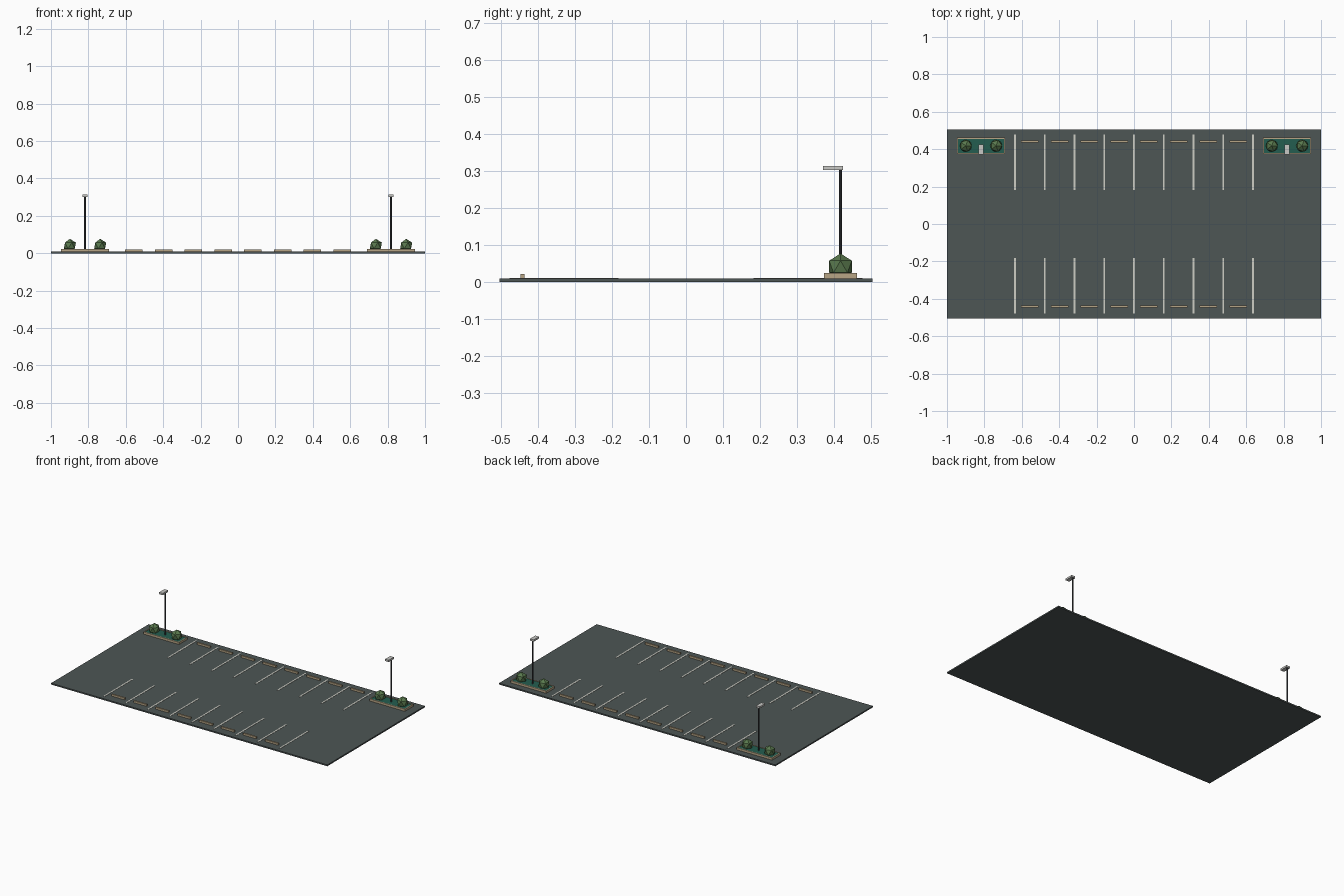
import bpy
import bmesh
from mathutils import Matrix

cube = bpy.data.objects.get("Cube")
if cube:
    bpy.data.objects.remove(cube, do_unlink=True)


def material(name, rgb):
    mat = bpy.data.materials.new(name)
    mat.use_nodes = True
    mat.diffuse_color = (*rgb, 1)
    bsdf = mat.node_tree.nodes["Principled BSDF"]
    bsdf.inputs["Base Color"].default_value = (*rgb, 1)
    bsdf.inputs["Roughness"].default_value = 0.9
    return mat


ASPHALT = material("asphalt grey", (0.075, 0.092, 0.09))
PAINT = material("line white", (0.62, 0.62, 0.56))
CONCRETE = material("tan concrete", (0.48, 0.38, 0.24))
GROUND_COVER = material("teal ground cover", (0.017, 0.11, 0.08))
LEAF = material("leaf green", (0.1, 0.19, 0.075))
METAL = material("dark metal", (0.05, 0.055, 0.06))
LAMP = material("lamp grey", (0.58, 0.58, 0.56))


def finish(bm, name, *mats):
    mesh = bpy.data.meshes.new(name)
    bm.to_mesh(mesh)
    bm.free()
    for mat in mats:
        mesh.materials.append(mat)
    obj = bpy.data.objects.new(name, mesh)
    bpy.context.collection.objects.link(obj)
    return obj


def box_mesh(x, y, z, width, depth, height):
    """Box centred on x and y, with its underside at z."""
    bm = bmesh.new()
    place = Matrix.Translation((x, y, z + height / 2))
    bmesh.ops.create_cube(bm, size=1, matrix=place @ Matrix.Diagonal((width, depth, height, 1)))
    return bm


def box(name, mat, *dims):
    return finish(box_mesh(*dims), name, mat)


# Paved lot
SLAB = 0.009
box("pavement", ASPHALT, 0, 0, 0, 2, 1.01, SLAB)

# Two rows of parking bays: painted dividers and a wheel stop in each bay
BAYS, PITCH = 8, 0.159
for row, side in (("front", -1), ("back", 1)):
    for i in range(BAYS + 1):
        x = (i - BAYS / 2) * PITCH
        box(f"{row}_bay_line", PAINT, x, side * 0.33, SLAB, 0.01, 0.295, 0.0015)
        if i < BAYS:
            box(f"{row}_wheel_stop", CONCRETE, x + PITCH / 2, side * 0.442, SLAB,
                0.094, 0.011, 0.012)

# Planting islands at the back corners
ISLAND_Y = 0.418
for side_name, side in (("right", -1), ("left", 1)):
    x = side * 0.818

    # Kerb with a sunken bed
    bm = box_mesh(x, ISLAND_Y, SLAB, 0.258, 0.088, 0.0145)
    top = max(bm.faces, key=lambda f: f.calc_center_median().z)
    bmesh.ops.inset_individual(bm, faces=[top], thickness=0.009)
    bed = bmesh.ops.extrude_discrete_faces(bm, faces=[top])["faces"][0]
    bmesh.ops.translate(bm, verts=bed.verts, vec=(0, 0, -0.002))
    bed.material_index = 1
    finish(bm, f"{side_name}_planter", CONCRETE, GROUND_COVER)

    # Faceted shrubs
    for offset in (-0.081, 0.081):
        bm = bmesh.new()
        bmesh.ops.create_icosphere(bm, subdivisions=1, radius=0.036,
                                   matrix=Matrix.Translation((x + offset, ISLAND_Y, 0.041)))
        finish(bm, f"{side_name}_shrub", LEAF)

    # Lamp post and its forward-facing head
    bm = bmesh.new()
    bmesh.ops.create_cone(bm, cap_ends=True, segments=8, radius1=0.0045, radius2=0.0045,
                          depth=0.285, matrix=Matrix.Translation((x, ISLAND_Y, 0.1605)))
    finish(bm, f"{side_name}_lamp_post", METAL)
    box(f"{side_name}_lamp_head", LAMP, x, 0.398, 0.302, 0.027, 0.054, 0.012)
